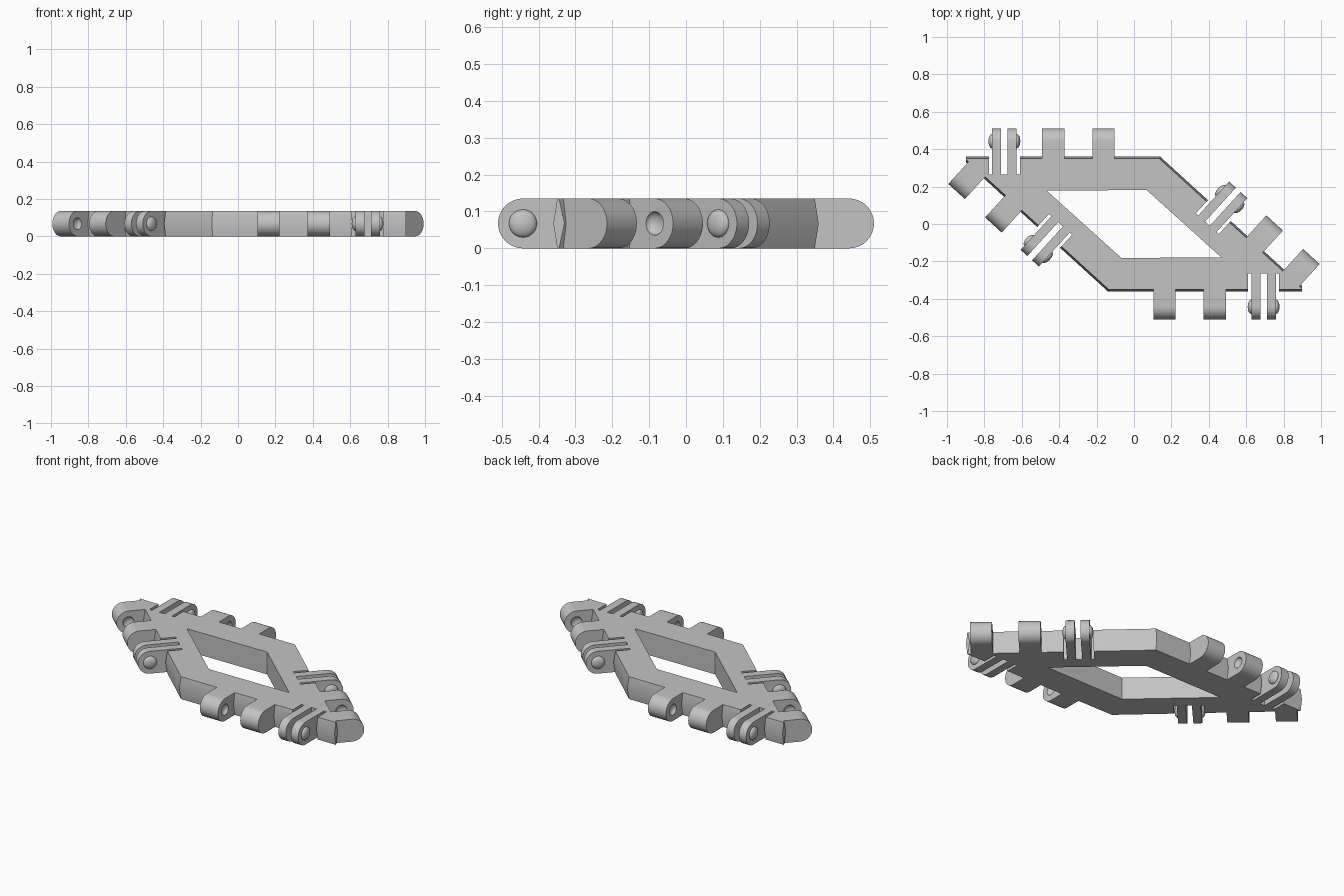
import bpy, bmesh, math
from mathutils import Matrix, Vector

cube = bpy.data.objects.get("Cube")
if cube:
    bpy.data.objects.remove(cube, do_unlink=True)

H = 0.135               # plate thickness
R = H / 2               # knuckle radius
PIVOT = 0.0825          # hinge axis distance outside the edge
OBTUSE = Vector((0.14, 0.36, 0))
ACUTE = Vector((0.93, -0.36, 0))

grey = bpy.data.materials.new("plain_grey")
grey.use_nodes = True
grey.diffuse_color = (0.55, 0.55, 0.55, 1)
grey.node_tree.nodes["Principled BSDF"].inputs["Base Color"].default_value = grey.diffuse_color


def finish(bm, name):
    bmesh.ops.recalc_face_normals(bm, faces=bm.faces)
    mesh = bpy.data.meshes.new(name)
    bm.to_mesh(mesh)
    bm.free()
    mesh.materials.append(grey)
    obj = bpy.data.objects.new(name, mesh)
    bpy.context.collection.objects.link(obj)
    return obj


def select(obj):
    bpy.ops.object.select_all(action='DESELECT')
    obj.select_set(True)
    bpy.context.view_layer.objects.active = obj


def shade(obj):
    select(obj)
    bpy.ops.object.shade_smooth_by_angle(angle=math.radians(30))


def cut(obj, cutter):
    select(obj)
    mod = obj.modifiers.new("cut", 'BOOLEAN')
    mod.operation, mod.solver, mod.object = 'DIFFERENCE', 'EXACT', cutter
    bpy.ops.object.modifier_apply(modifier=mod.name)
    bpy.data.objects.remove(cutter, do_unlink=True)


def extrude(bm, points, offset):
    """Closed prism from a planar outline."""
    face = bm.faces.new([bm.verts.new(p) for p in points])
    new = bmesh.ops.extrude_face_region(bm, geom=[face])["geom"]
    bmesh.ops.translate(bm, vec=offset,
                        verts=[v for v in new if isinstance(v, bmesh.types.BMVert)])


def box(bm, matrix, x0, x1, y0, y1):
    size = Matrix.Diagonal((x1 - x0, y1 - y0, H * 2, 1))
    mid = Matrix.Translation(((x0 + x1) / 2, (y0 + y1) / 2, R))
    bmesh.ops.create_cube(bm, size=1, matrix=matrix @ mid @ size)


def lug(name, matrix, x0, x1):
    """Round-ended hinge lug lying across the edge."""
    arc = [math.pi * (i / 24 - 0.5) for i in range(25)]
    points = [(x0, PIVOT + R * math.cos(a), R + R * math.sin(a)) for a in arc]
    points += [(x0, -0.014, H), (x0, -0.014, 0)]
    bm = bmesh.new()
    extrude(bm, points, (x1 - x0, 0, 0))
    bm.transform(matrix)
    return finish(bm, name)


def button(name, matrix, x, depth, radius):
    """Flattened ball centred on the side of a lug."""
    bm = bmesh.new()
    bmesh.ops.create_uvsphere(
        bm, u_segments=24, v_segments=16, radius=1,
        matrix=matrix @ Matrix.Translation((x, PIVOT, R))
        @ Matrix.Diagonal((depth, radius, radius, 1)) @ Matrix.Rotation(math.pi / 2, 4, 'Y'))
    return finish(bm, name)


# Local frames on the edges: x along the edge, y outward
along = (ACUTE - OBTUSE).normalized()
slant = Matrix.Translation(OBTUSE) @ Matrix.Rotation(math.atan2(along.y, along.x), 4, 'Z')
straight = Matrix.Translation((-ACUTE.x, -ACUTE.y, 0))
turn = Matrix.Rotation(math.pi, 4, 'Z')
# frame, fork position, two knuckle positions
edges = []
for side, spin in (("back", Matrix()), ("front", turn)):
    edges.append((side + "_straight", spin @ straight, 0.237, 0.498, 0.767))
    edges.append((side + "_slanted", spin @ slant, 0.428, 0.691, 0.957))

# Rhombus plate with a shallow ridge around the rim
bm = bmesh.new()
rings = []
for z, k in ((0, 0.97), (R, 1), (H, 0.97)):
    rings.append([bm.verts.new((p.x * k, p.y * k, z)) for p in (OBTUSE, ACUTE, -OBTUSE, -ACUTE)])
for low, high in zip(rings, rings[1:]):
    for i in range(4):
        j = (i + 1) % 4
        bm.faces.new((low[i], low[j], high[j], high[i]))
bm.faces.new(rings[0])
bm.faces.new(rings[-1])
# Clipped sharp corners
for s in (1, -1):
    cutting = bmesh.ops.bisect_plane(bm, geom=bm.verts[:] + bm.edges[:] + bm.faces[:],
                                     plane_co=(s * 0.897, 0, 0), plane_no=(s, 0, 0), clear_outer=True)
    rim = [e for e in cutting["geom_cut"] if isinstance(e, bmesh.types.BMEdge)]
    bmesh.ops.edgeloop_fill(bm, edges=rim)
plate = finish(bm, "frame_plate")

# Central opening and the slots around each fork
bm = bmesh.new()
extrude(bm, [(0.067, 0.182, -R), (0.466, -0.178, -R),
             (-0.067, -0.182, -R), (-0.466, 0.178, -R)], (0, 0, H * 2))
for _, matrix, fork, _, _ in edges:
    for x0, x1 in ((-0.083, -0.066), (-0.017, 0.017), (0.066, 0.083)):
        box(bm, matrix, fork + x0, fork + x1, -0.095, 0.05)
cut(plate, finish(bm, "opening_cutter"))
shade(plate)

# Forks with raised buttons, and knuckle pairs with facing sockets
for name, matrix, fork, near, far in edges:
    for s, word in ((-1, "first"), (1, "second")):
        inner, outer = fork + s * 0.017, fork + s * 0.066
        shade(lug(f"{name}_{word}_fork_leaf", matrix, min(inner, outer), max(inner, outer)))
        shade(button(f"{name}_{word}_button", matrix, outer, 0.019, 0.038))
    for x, s, word in ((near, 1, "first"), (far, -1, "second")):
        knuckle = lug(f"{name}_{word}_knuckle", matrix, x - 0.06, x + 0.06)
        cut(knuckle, button("socket_cutter", matrix, x + s * 0.06, 0.02, 0.032))
        shade(knuckle)
